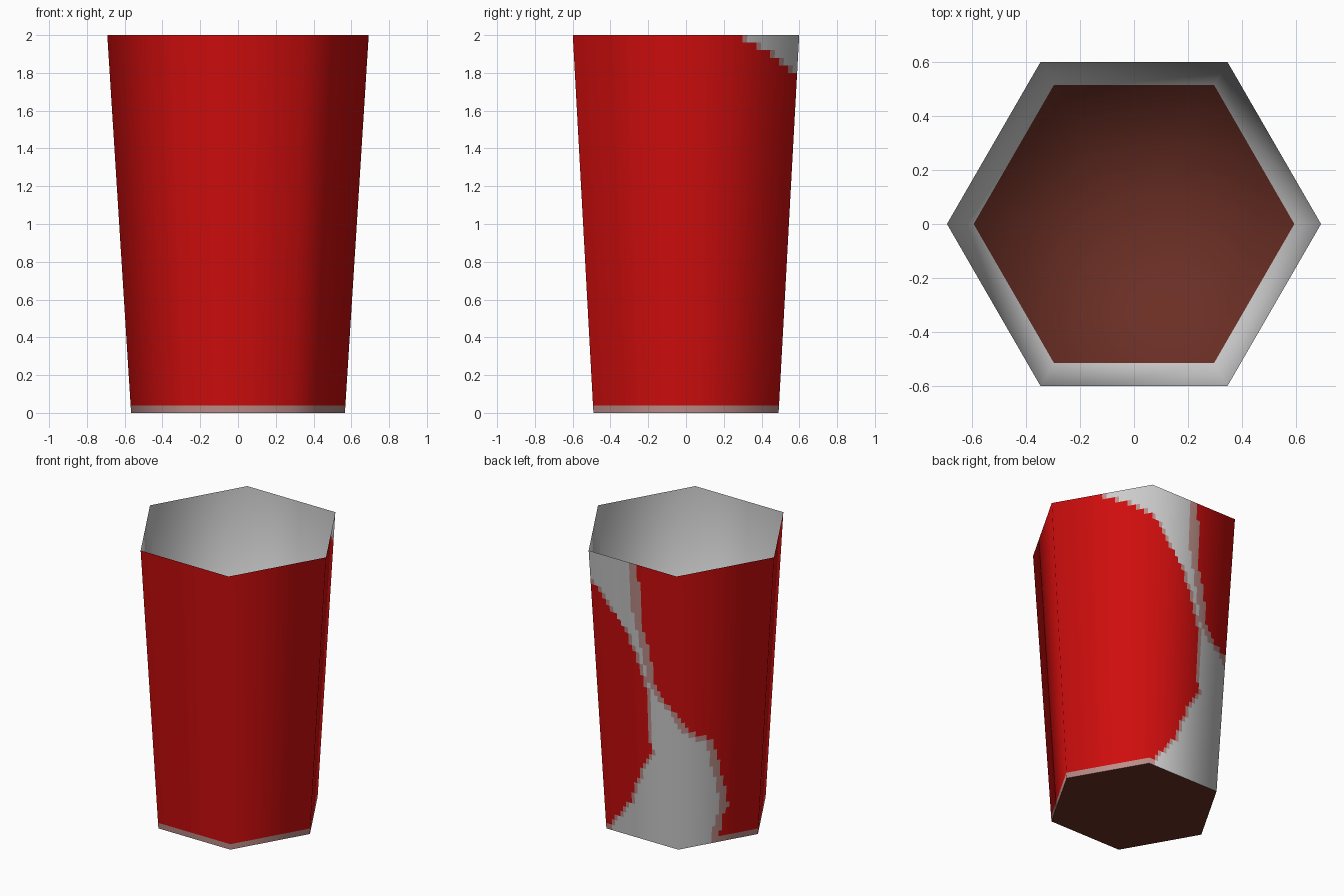
import bpy, math
from mathutils import Vector

if "Cube" in bpy.data.objects:
    bpy.data.objects.remove(bpy.data.objects["Cube"])

H, R0, R1 = 2.0, 0.566, 0.692      # height, base and rim corner radius
COLS, ROWS = 24, 50                # paint grid per side
LIQUID_Z = 0.48


def material(name, rgb):
    m = bpy.data.materials.new(name)
    m.diffuse_color = (*rgb, 1)
    m.use_nodes = True
    m.node_tree.nodes["Principled BSDF"].inputs["Base Color"].default_value = m.diffuse_color
    return m


red = material("red paint", (0.62, 0.004, 0.004))
white = material("bare paper", (0.6, 0.6, 0.6))
pink = material("worn red", (0.5, 0.27, 0.25))
brown = material("coffee brown", (0.145, 0.028, 0.018))


def corner(i):
    a = math.radians(60 * i)
    return Vector((math.cos(a), math.sin(a), 0))


def direction(s):
    """Point on the unit hexagon outline, s counts corners."""
    i = math.floor(s)
    return corner(i).lerp(corner(i + 1), s - i)


def radius(z):
    return R0 + (R1 - R0) * z / H


def lookup(table, z):
    for (z0, s0), (z1, s1) in zip(table, table[1:]):
        if z0 <= z <= z1:
            return s0 + (s1 - s0) * (z - z0) / (z1 - z0)
    return table[-1][1]


def add_object(name, verts, faces, mats, indices=None, smooth=True):
    me = bpy.data.meshes.new(name)
    me.from_pydata(verts, [], faces)
    for m in mats:
        me.materials.append(m)
    for p in me.polygons:
        p.use_smooth = smooth
        p.material_index = indices[p.index] if indices else 0
    me.update()
    ob = bpy.data.objects.new(name, me)
    bpy.context.collection.objects.link(ob)
    return ob


# Edges of the unpainted patch: (height, position around the sides)
LEFT = [(0, 1.0), (.25, 1.35), (.49, 1.5), (.66, 1.65), (1.1, 1.61), (1.33, 1.49),
        (1.43, 1.43), (1.61, 1.24), (1.79, 1.0), (1.88, .8), (1.95, .6), (2, .45)]
RIGHT = [(0, 2.5), (.13, 2.53), (.27, 2.61), (.51, 2.51), (.74, 2.42), (.85, 2.14),
         (1.0, 2.0), (1.05, 1.83), (1.17, 1.72), (1.38, 1.67), (1.59, 1.57), (2, 1.56)]


def paint(s, z):
    a, b = lookup(LEFT, z), lookup(RIGHT, z)
    if a < s < b:
        return 2 if s < a + .04 or s > b - .09 else 1
    return 2 if z < 0.04 else 0


# Outer wall: hexagonal taper, shaded round across the corners
n = 6 * COLS
verts, normals, faces, idx = [], [], [], []
slope = (R1 - R0) * math.cos(math.pi / 6) / H
for j in range(ROWS + 1):
    z = H * j / ROWS
    for k in range(n):
        d = direction(k / COLS)
        verts.append(d * radius(z) + Vector((0, 0, z)))
        normals.append((d - Vector((0, 0, slope))).normalized())
for j in range(ROWS):
    for k in range(n):
        k2 = (k + 1) % n
        faces.append((j * n + k, j * n + k2, (j + 1) * n + k2, (j + 1) * n + k))
        idx.append(paint((k + .5) / COLS, H * (j + .5) / ROWS))
wall = add_object("outer_wall", verts, faces, [red, white, pink], idx)
wall.data.normals_split_custom_set_from_vertices(normals)

# Lining from the rim down to the drink, with the drink surface as its floor
r_liq = radius(LIQUID_Z) - 0.003
verts = [corner(i) * R1 + Vector((0, 0, H)) for i in range(6)]
verts += [corner(i) * r_liq + Vector((0, 0, LIQUID_Z)) for i in range(6)]
verts.append(Vector((0, 0, LIQUID_Z)))
faces = [(i, (i + 1) % 6, 6 + (i + 1) % 6, 6 + i) for i in range(6)]
faces += [(12, 6 + i, 6 + (i + 1) % 6) for i in range(6)]
add_object("lining_and_drink", verts, faces, [white, brown], [0] * 6 + [1] * 6)

# Base
add_object("base", [corner(i) * R0 for i in range(6)], [(5, 4, 3, 2, 1, 0)],
           [brown], smooth=False)
